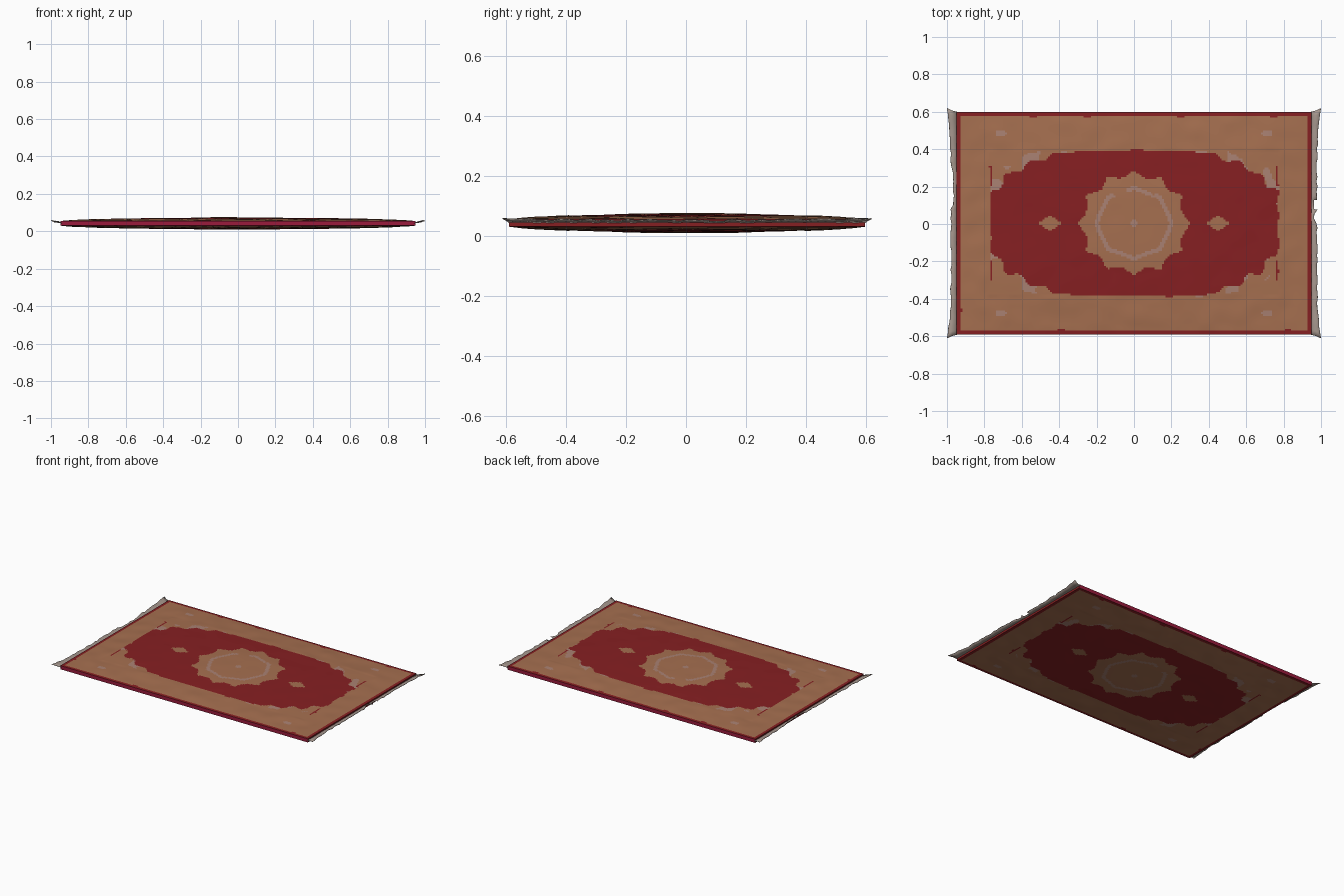
import bpy, bmesh, math, random
from mathutils import noise, Vector

random.seed(4)
if "Cube" in bpy.data.objects:
    bpy.data.objects.remove(bpy.data.objects["Cube"])


def material(name, rgb):
    m = bpy.data.materials.new(name)
    m.use_nodes = True
    m.diffuse_color = (*rgb, 1)
    bsdf = m.node_tree.nodes["Principled BSDF"]
    bsdf.inputs["Base Color"].default_value = (*rgb, 1)
    bsdf.inputs["Roughness"].default_value = 0.9
    return m


RED, TAN, PINK, CRIMSON = range(4)
rug_mats = [material("deep red", (0.24, 0.014, 0.016)),
            material("warm tan", (0.38, 0.16, 0.08)),
            material("dusty pink", (0.40, 0.22, 0.17)),
            material("crimson edge", (0.32, 0.011, 0.045))]
fringe_mat = material("pale fringe", (0.38, 0.31, 0.27))

HX, HY = 0.948, 0.594      # half size of the woven body


def wobble(x, y, scale, seed=0):
    return noise.noise(Vector((x * scale, y * scale, seed)))


def swell(x, y):
    """Thickness of the pile: full in the middle, thin at the rim."""
    return (1 - min(1, abs(x / HX)) ** 4) * (1 - min(1, abs(y / HY)) ** 3)


def pattern(x, y):
    """Woven colour at a point of the rug."""
    ax, ay = abs(x), abs(y)
    n = wobble(x, y, 14)
    # outer red band and tan border
    if ax > 0.928 + 0.008 * n or ay > 0.572 + 0.008 * n:
        return RED
    if ax > 0.772 + 0.01 * n or ay > 0.388 + 0.008 * n:
        if math.hypot((ax - 0.71) / 0.03, (ay - 0.48) / 0.018) < 1:
            return PINK
        return TAN
    # central medallion with a pale octagonal ring
    ang = math.atan2(y, x)
    r = math.hypot(x / 1.07, y)
    lobes = abs(math.sin(6 * ang))
    if r < 0.283 - 0.035 * lobes + 0.008 * n:
        sector = (ang % (math.pi / 4)) - math.pi / 8
        octagon = r * math.cos(sector) / math.cos(math.pi / 8)
        ring = 0.178 < octagon < 0.2 and wobble(x, y, 9, 3) > -0.25
        return PINK if ring or r < 0.02 else TAN
    # small pendants either side
    if abs(ax - 0.45) / 0.065 + ay / 0.042 < 1:
        return TAN
    # scalloped corner pieces
    oval = (ax / 0.8) ** 2.2 + (ay / 0.42) ** 2.2
    scallop = 0.05 * math.sin(34 * (ax - ay)) + 0.06 * n
    if oval > 1 + scallop:
        if ax > 0.755 and 0.2 < ay < 0.31:
            return RED
        if oval < 1.2 + scallop and wobble(x, y, 10, 7) > 0.02:
            return PINK
        return TAN
    return RED


def height(x, y, top):
    """Surface height with soft creases in the border and a raised medallion."""
    s = swell(x, y)
    border = max(abs(x) / 0.78, abs(y) / 0.39) > 1
    crease = (0.004 if border else 0.0015) * wobble(x, y, 9, 1) * min(1, 4 * s)
    dome = 0.004 * max(0, 1 - (math.hypot(x, y) / 0.27) ** 4)
    if top:
        return 0.055 + 0.016 * s + crease + dome
    return 0.030 - 0.017 * s - crease - dome


# Woven body: two patterned faces joined by a rim
bm = bmesh.new()
for top in (True, False):
    verts = bmesh.ops.create_grid(bm, x_segments=190, y_segments=120, size=1)["verts"]
    for v in verts:
        x, y = v.co.x * HX, v.co.y * HY
        v.co = (x, y, height(x, y, top))
    for f in {f for v in verts for f in v.link_faces}:
        c = f.calc_center_median()
        f.material_index = pattern(c.x, c.y)
rim = bmesh.ops.bridge_loops(bm, edges=[e for e in bm.edges if e.is_boundary])["faces"]
bmesh.ops.recalc_face_normals(bm, faces=bm.faces)
for f in rim:
    f.material_index = CRIMSON if abs(f.normal.y) > 0.7 else RED


def finish(name, bm, mats):
    mesh = bpy.data.meshes.new(name)
    bm.to_mesh(mesh)
    bm.free()
    for m in mats:
        mesh.materials.append(m)
    ob = bpy.data.objects.new(name, mesh)
    bpy.context.collection.objects.link(ob)
    bpy.ops.object.select_all(action='DESELECT')
    ob.select_set(True)
    bpy.context.view_layer.objects.active = ob
    bpy.ops.object.shade_smooth_by_angle(angle=math.radians(40))
    ob.location.y = 0.004
    return ob


finish("rug_body", bm, rug_mats)


# Fringes: thin ragged strips flaring at the corners
def fringe(name, side, gap, worn):
    bm = bmesh.new()
    rows = []
    count = 48
    for i in range(count + 1):
        t = 2 * i / count - 1
        y = t * HY
        corner = abs(t) ** 6
        reach = 0.978 + 0.022 * corner + random.uniform(-0.004, 0.004) * (1 - corner)
        if worn[0] < y < worn[1]:
            reach -= 0.014
        lift = 0.052 + 0.007 * corner + random.uniform(-0.003, 0.003)
        rows.append([bm.verts.new(p) for p in (
            (side * 0.94, y, 0.043),
            (side * (0.945 + reach) / 2, y * (1 + 0.015 * corner), (0.044 + lift) / 2),
            (side * reach, y * (1 + 0.036 * corner), lift))])
    for a, b in zip(rows, rows[1:]):
        mid = (a[0].co.y + b[0].co.y) / 2
        for k in range(2):
            if k == 1 and gap[0] < mid < gap[1]:
                continue
            bm.faces.new((a[k], a[k + 1], b[k + 1], b[k]))
    bmesh.ops.recalc_face_normals(bm, faces=bm.faces)
    ob = finish(name, bm, [fringe_mat])
    solid = ob.modifiers.new("thickness", 'SOLIDIFY')
    solid.thickness = 0.003
    solid.offset = 0


fringe("left_fringe", 1, (0.07, 0.12), (0.0, 0.06))
fringe("right_fringe", -1, (1, 1), (0.08, 0.28))
